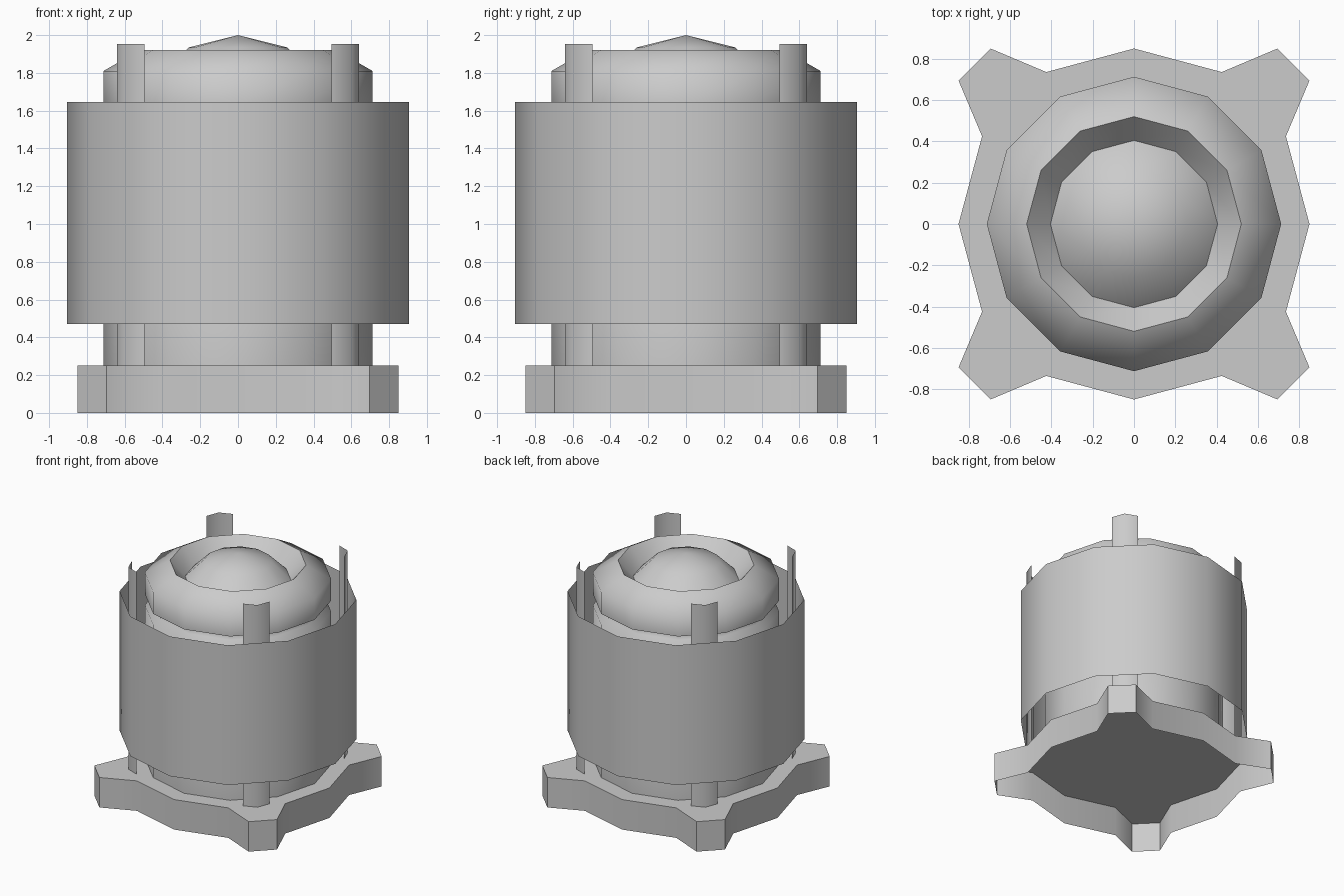
import bpy, bmesh, math

if "Cube" in bpy.data.objects:
    bpy.data.objects.remove(bpy.data.objects["Cube"], do_unlink=True)

SIDES = 12
grey = bpy.data.materials.new("plain_grey")
grey.use_nodes = True
grey.diffuse_color = (0.6, 0.6, 0.6, 1)
grey.node_tree.nodes["Principled BSDF"].inputs["Base Color"].default_value = (0.6, 0.6, 0.6, 1)


def finish(name, bm):
    """Turn a bmesh into a smooth object with sharp creases."""
    mesh = bpy.data.meshes.new(name)
    bm.to_mesh(mesh)
    bm.free()
    mesh.materials.append(grey)
    obj = bpy.data.objects.new(name, mesh)
    bpy.context.collection.objects.link(obj)
    bpy.ops.object.select_all(action="DESELECT")
    obj.select_set(True)
    bpy.context.view_layer.objects.active = obj
    bpy.ops.object.shade_smooth_by_angle(angle=math.radians(63))


def lathe(name, profile):
    """Revolve (radius, height) points, listed from bottom to top."""
    bm = bmesh.new()
    rings = []
    for r, z in profile:
        if r == 0:
            rings.append([bm.verts.new((0, 0, z))] * SIDES)
        else:
            rings.append([bm.verts.new((r * math.cos(a), r * math.sin(a), z))
                          for a in (math.tau * i / SIDES for i in range(SIDES))])
    for low, high in zip(rings, rings[1:]):
        for i in range(SIDES):
            j = (i + 1) % SIDES
            bm.faces.new(dict.fromkeys((low[i], low[j], high[j], high[i])))
    finish(name, bm)


def wall(name, points, z0, z1, closed):
    """Raise an outline into a vertical wall; a closed one gets a top."""
    bm = bmesh.new()
    low = [bm.verts.new((x, y, z0)) for x, y in points]
    high = [bm.verts.new((x, y, z1)) for x, y in points]
    n = len(points)
    for i in range(n if closed else n - 1):
        j = (i + 1) % n
        bm.faces.new((low[i], low[j], high[j], high[i]))
    if closed:
        bm.faces.new(high)
    finish(name, bm)


def turned(points, quarter):
    for _ in range(quarter):
        points = [(-y, x) for x, y in points]
    return points


# Hollow base plate with four corner feet, open underneath
corner = [(0.85, 0), (0.736, 0.425), (0.85, 0.695), (0.695, 0.85), (0.425, 0.736)]
wall("base_plate", [p for q in range(4) for p in turned(corner, q)], 0, 0.252, True)

# Inner drum with a bevelled shoulder and a groove under its collar
lathe("inner_drum", [(0.713, 0.252), (0.713, 1.535), (0.65, 1.57), (0.65, 1.63),
                     (0.713, 1.63), (0.713, 1.81), (0.52, 1.92), (0.405, 1.79)])
lathe("domed_cap", [(0.405, 1.79), (0.26, 1.935), (0, 2)])

# Thin outer sleeve
lathe("outer_sleeve", [(0.905, 0.47), (0.905, 1.645)])

# Four bent upright straps
for q, side in enumerate(("back_left", "back_right", "front_right", "front_left")):
    wall("strap_" + side, turned([(0.64, 0.495), (0.6, 0.6), (0.495, 0.64)], q),
         0.252, 1.952, False)
